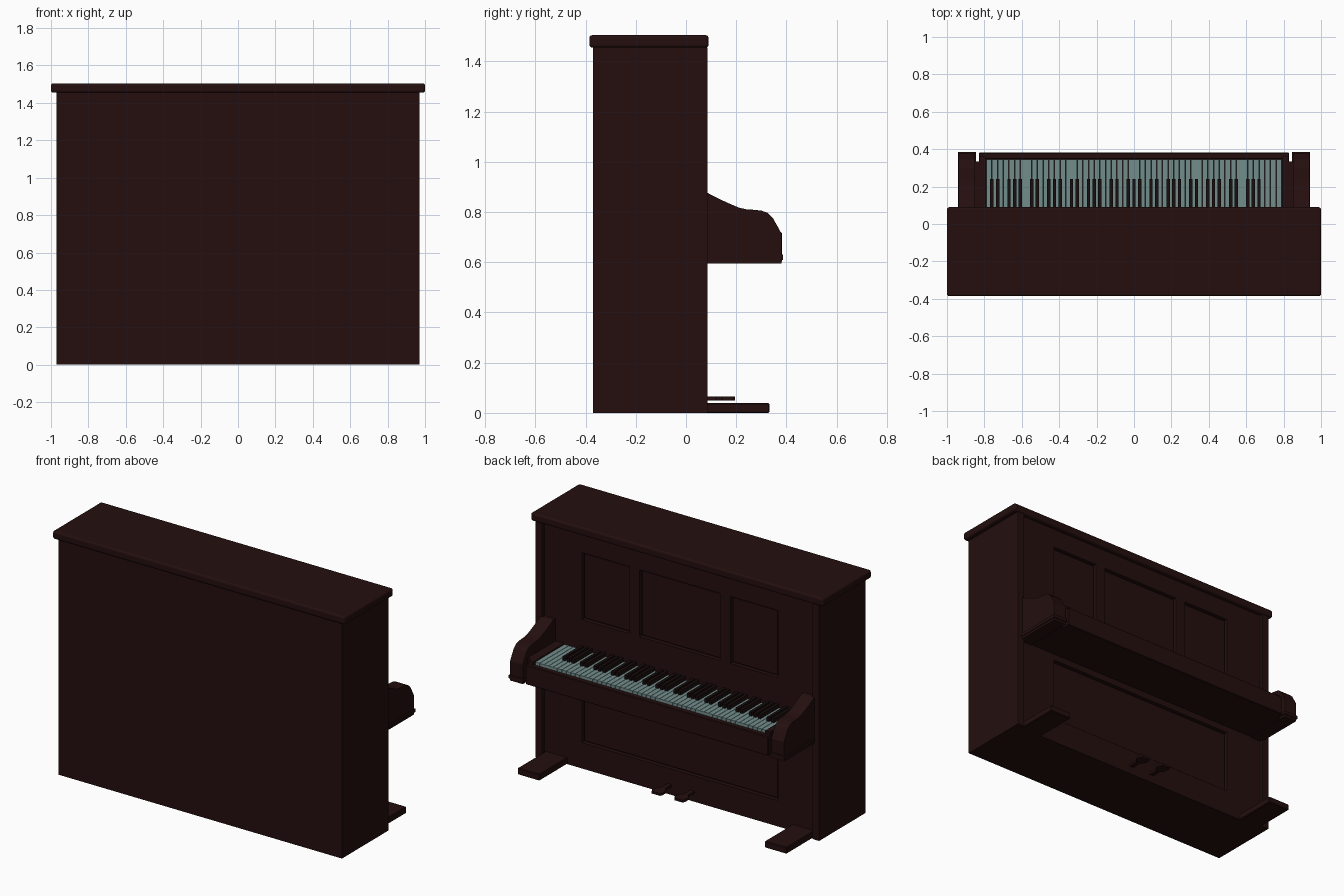
import bpy, bmesh

if "Cube" in bpy.data.objects:
    bpy.data.objects.remove(bpy.data.objects["Cube"])


def material(name, rgb):
    m = bpy.data.materials.new(name)
    m.diffuse_color = (*rgb, 1)
    m.use_nodes = True
    m.node_tree.nodes["Principled BSDF"].inputs["Base Color"].default_value = m.diffuse_color
    return m


WOOD = material("dark_mahogany", (0.018, 0.0045, 0.0045))
IVORY = material("pale_key", (0.17, 0.27, 0.265))
EBONY = material("black_key", (0.010, 0.004, 0.004))


def finish(name, bm, mat, bevel=0, segments=2):
    bmesh.ops.recalc_face_normals(bm, faces=bm.faces[:])
    me = bpy.data.meshes.new(name)
    bm.to_mesh(me)
    bm.free()
    me.materials.append(mat)
    ob = bpy.data.objects.new(name, me)
    bpy.context.collection.objects.link(ob)
    if bevel:
        mod = ob.modifiers.new("rounded_edges", 'BEVEL')
        mod.width, mod.segments = bevel, segments
    return ob


def add_box(bm, x0, x1, y0, y1, z0, z1):
    vs = bmesh.ops.create_cube(bm, size=1)["verts"]
    for v in vs:
        v.co.x = x1 if v.co.x > 0 else x0
        v.co.y = y1 if v.co.y > 0 else y0
        v.co.z = z1 if v.co.z > 0 else z0


def boxes(name, specs, mat=WOOD, bevel=0, segments=2):
    bm = bmesh.new()
    for s in specs:
        add_box(bm, *s)
    return finish(name, bm, mat, bevel, segments)


def prism(name, points, axis, lo, hi, mat=WOOD):
    """Extrude an outline along x (points are y, z) or z (points are x, y)."""
    bm = bmesh.new()
    place = (lambda p, t: (t, *p)) if axis == 'x' else (lambda p, t: (*p, t))
    a = [bm.verts.new(place(p, lo)) for p in points]
    b = [bm.verts.new(place(p, hi)) for p in points]
    bm.faces.new(a)
    bm.faces.new(b[::-1])
    n = len(points)
    for i in range(n):
        bm.faces.new((a[i], a[(i + 1) % n], b[(i + 1) % n], b[i]))
    return finish(name, bm, mat)


# Case: body, side walls and rounded lid
boxes("case_body", [(-0.93, 0.93, -0.37, 0.035, 0, 1.455)])
for side, s in (("left", 1), ("right", -1)):
    x0, x1 = sorted((0.925 * s, 0.97 * s))
    boxes(side + "_side_wall", [(x0, x1, -0.37, 0.085, 0, 1.455)])
boxes("lid", [(-1, 1, -0.385, 0.09, 1.455, 1.505)], bevel=0.012, segments=3)

# Front frame leaving three upper panels and one lower panel recessed
F0, F1 = 0.03, 0.06
frame = [(-0.925, 0.925, F0, F1, a, b) for a, b in ((0, 0.16), (0.56, 0.92), (1.335, 1.455))]
for s in (1, -1):
    frame.append((*sorted((0.67 * s, 0.925 * s)), F0, F1, 0.16, 1.335))
    frame.append((*sorted((0.275 * s, 0.345 * s)), F0, F1, 0.92, 1.335))
boxes("front_frame", frame)
boxes("panel_fields", [(x0, x1, F0, 0.047, z0, z1) for x0, x1, z0, z1 in (
    (-0.66, -0.355, 0.93, 1.325), (-0.265, 0.265, 0.93, 1.325),
    (0.355, 0.66, 0.93, 1.325), (-0.66, 0.66, 0.17, 0.55))])

# Keybed and key slip
boxes("keybed", [(-0.83, 0.83, 0.04, 0.36, 0.60, 0.67)])
boxes("key_slip", [(-0.83, 0.83, 0.347, 0.382, 0.60, 0.72)], bevel=0.004, segments=1)

# Arms with curved top, base moulding, inner key block and toe block
arm = [(0.04, 0.595), (0.38, 0.595), (0.38, 0.715), (0.362, 0.748), (0.345, 0.778),
       (0.325, 0.797), (0.30, 0.806), (0.27, 0.809), (0.24, 0.811), (0.21, 0.818),
       (0.17, 0.835), (0.125, 0.856), (0.085, 0.877), (0.04, 0.877)]
for side, s in (("left", 1), ("right", -1)):
    prism(side + "_arm", arm, 'x', *sorted((0.85 * s, 0.937 * s)))
    boxes(side + "_arm_moulding", [(*sorted((0.845 * s, 0.942 * s)), 0.04, 0.386, 0.61, 0.63)])
    boxes(side + "_key_block", [(*sorted((0.793 * s, 0.825 * s)), 0.04, 0.36, 0.60, 0.74),
                                (*sorted((0.82 * s, 0.855 * s)), 0.04, 0.335, 0.60, 0.74)])
    boxes(side + "_toe_block", [(*sorted((0.77 * s, 0.92 * s)), 0.03, 0.332, 0, 0.04)],
          bevel=0.004, segments=1)

# Keyboard: 52 white keys, black keys in groups of two and three
pitch = 1.58 / 52
boxes("white_keys", [(-0.79 + i * pitch + 0.0012, -0.79 + (i + 1) * pitch - 0.0012,
                      0.05, 0.345, 0.665, 0.735) for i in range(52)], IVORY)
boxes("black_keys", [(-0.79 + i * pitch - 0.009, -0.79 + i * pitch + 0.009,
                      0.05, 0.24, 0.70, 0.76)
                     for i in range(1, 49) if i % 7 in (1, 2, 4, 5, 6)], EBONY)

# Pedals with a narrow stem and a wide rounded head
for side, c in (("left", 0.07), ("right", -0.085)):
    half = [(0.014, 0.04), (0.014, 0.12), (0.034, 0.145), (0.036, 0.18), (0.028, 0.195)]
    outline = [(c + x, y) for x, y in half] + [(c - x, y) for x, y in half[::-1]]
    prism(side + "_pedal", outline, 'z', 0.05, 0.065)
